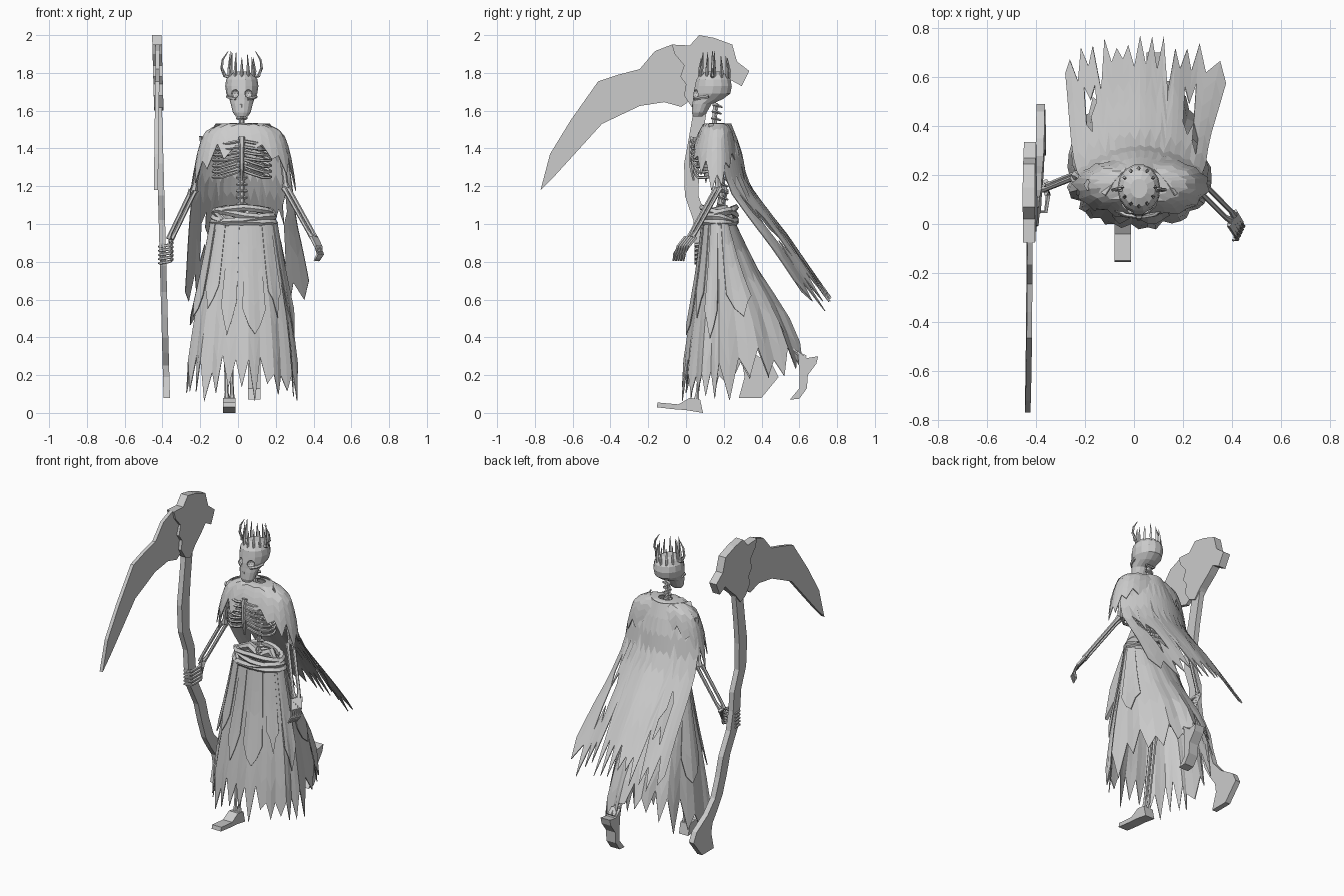
import bpy, bmesh, math, random
from mathutils import Vector

random.seed(4)
if "Cube" in bpy.data.objects:
    bpy.data.objects.remove(bpy.data.objects["Cube"])

grey = bpy.data.materials.new("pale grey")
grey.use_nodes = True
grey.diffuse_color = (0.6, 0.6, 0.6, 1)
grey.node_tree.nodes["Principled BSDF"].inputs["Base Color"].default_value = (0.6, 0.6, 0.6, 1)


def add(name, bm):
    mesh = bpy.data.meshes.new(name)
    bm.to_mesh(mesh)
    bm.free()
    mesh.materials.append(grey)
    ob = bpy.data.objects.new(name, mesh)
    bpy.context.collection.objects.link(ob)
    return ob


def tube(bm, pts, radii, sides=6, closed=False):
    """Sweep a polygon ring along points; radii is one number or one per point."""
    pts = [Vector(p) for p in pts]
    n = len(pts)
    if not isinstance(radii, (list, tuple)):
        radii = [radii] * n
    rings = []
    for i, p in enumerate(pts):
        a = pts[(i - 1) % n] if closed or i else p
        b = pts[(i + 1) % n] if closed or i < n - 1 else p
        d = (b - a).normalized()
        ref = Vector((0, 0, 1)) if abs(d.z) < 0.8 else Vector((0, 1, 0))
        s = d.cross(ref).normalized()
        t = s.cross(d)
        rings.append([bm.verts.new(p + radii[i] * (s * math.cos(k * math.tau / sides)
                     + t * math.sin(k * math.tau / sides))) for k in range(sides)])
    for i in range(n if closed else n - 1):
        r, q = rings[i], rings[(i + 1) % n]
        for k in range(sides):
            bm.faces.new((r[k], r[(k + 1) % sides], q[(k + 1) % sides], q[k]))
    if not closed:
        bm.faces.new(rings[0][::-1])
        bm.faces.new(rings[-1])
    bmesh.ops.recalc_face_normals(bm, faces=bm.faces)


def rods(name, paths, radii, sides=6, closed=False):
    bm = bmesh.new()
    for p in paths:
        tube(bm, p, radii, sides, closed)
    return add(name, bm)


def prism(name, profile, x, lean, thick):
    """Side outline (y, z) given thickness along x; x shifts with height by lean."""
    bm = bmesh.new()
    sides = [[bm.verts.new((x + lean * z + s * thick / 2, y, z)) for y, z in profile] for s in (-1, 1)]
    n = len(profile)
    bm.faces.new(sides[0])
    bm.faces.new(sides[1][::-1])
    for i in range(n):
        j = (i + 1) % n
        bm.faces.new((sides[0][i], sides[0][j], sides[1][j], sides[1][i]))
    bmesh.ops.recalc_face_normals(bm, faces=bm.faces)
    bmesh.ops.triangulate(bm, faces=[f for f in bm.faces if len(f.verts) > 4])
    return add(name, bm)


def cloth(name, fn, cols, rows, length, closed=False, holes=()):
    """Tattered sheet: fn(u, v) gives points, length(u, i) how far each column hangs."""
    bm = bmesh.new()
    grid = []
    for i in range(cols if closed else cols + 1):
        u = i / cols
        ln = length(u, i)
        grid.append([bm.verts.new(fn(u, ln * r / rows)) for r in range(rows + 1)])
    for i in range(cols):
        a, b = grid[i], grid[(i + 1) % len(grid)]
        for r in range(rows):
            if (i, r) not in holes:
                bm.faces.new((a[r], a[r + 1], b[r + 1], b[r]))
    ob = add(name, bm)
    mod = ob.modifiers.new("cloth thickness", "SOLIDIFY")
    mod.thickness = 0.005


def lerp(table, v):
    """Interpolate evenly spaced rows of a small table."""
    f = max(0, min(v, 0.9999)) * (len(table) - 1)
    i = int(f)
    return [a + (b - a) * (f - i) for a, b in zip(table[i], table[i + 1])]


CX = 0.02

# Skull: stacked rings, with eye and nose sockets cut in
bm = bmesh.new()
tube_rings = []
for z, y, rx, ry in [(1.57, .062, .032, .026), (1.59, .07, .047, .04), (1.635, .085, .058, .052),
                     (1.66, .115, .066, .08), (1.69, .137, .082, .1), (1.73, .145, .088, .1),
                     (1.765, .145, .083, .093), (1.79, .145, .066, .073), (1.807, .145, .035, .04)]:
    tube_rings.append([bm.verts.new((CX + rx * math.cos(k * math.tau / 14), y + ry * math.sin(k * math.tau / 14), z))
                       for k in range(14)])
for a, b in zip(tube_rings, tube_rings[1:]):
    for k in range(14):
        bm.faces.new((a[k], a[(k + 1) % 14], b[(k + 1) % 14], b[k]))
bm.faces.new(tube_rings[0][::-1])
bm.faces.new(tube_rings[-1])
skull = add("skull", bm)
for x, z, r in [(-.036, 1.69, .023), (.036, 1.69, .023), (0, 1.655, .013)]:
    bpy.ops.mesh.primitive_ico_sphere_add(subdivisions=2, radius=r, location=(CX + x, .05, z))
    cutter = bpy.context.object
    cutter.name = "socket_cutter"
    mod = skull.modifiers.new("socket", "BOOLEAN")
    mod.object = cutter
    cutter.hide_render = True
    cutter.hide_set(True)
rods("teeth", [[(CX + k * .009, .036 + .0012 * k * k, 1.635), (CX + k * .009, .038 + .0012 * k * k, 1.6)]
               for k in range(-4, 5)], .0042, 4)
rods("cheekbones", [[(CX + s * .03, .047, 1.663), (CX + s * .062, .075, 1.668), (CX + s * .076, .12, 1.675)]
                    for s in (-1, 1)], .009, 5)

# Crown: slim spikes on the top of the skull and two curled side horns
spikes = []
for k in range(12):
    c, s = math.cos(k * math.tau / 12), math.sin(k * math.tau / 12)
    top = 1.87 + .05 * random.random()
    spikes.append([(CX + r * c, .15 + r * 1.15 * s, z) for r, z in ((.066, 1.765), (.068, 1.81), (.06, top))])
rods("crown_spikes", spikes, [.008, .009, .0015], 4)
rods("crown_horns", [[(CX + s * x, .14, z) for x, z in
     ((.06, 1.775), (.09, 1.785), (.106, 1.825), (.1, 1.87), (.072, 1.915))] for s in (-1, 1)],
     [.009, .01, .008, .006, .0015], 5)

# Spine: core with a ridge on every vertebra
spine = [(CX, .17 + .02 * math.sin((z - 1) * 9), z) for z in [1.0 + .035 * k for k in range(19)]]
rods("spine", [spine], .015)
rods("vertebrae", [[(CX - .028, y + .01, z), (CX, y - .004, z), (CX + .028, y + .01, z)] for _, y, z in spine],
     [.006, .016, .006], 5)
rods("vertebra_spurs", [[(CX, y, z), (CX, y + .035, z - .012)] for _, y, z in spine], [.01, .004], 4)

# Rib cage, breastbone and collarbones
ribs = []
for k in range(7):
    w = .095 + .045 * math.sin(min(1, (k + 1) / 4) * math.pi / 2)
    z = 1.475 - .03 * k
    for s in (-1, 1):
        path = []
        for j in range(9):
            a = math.pi * j / 8
            reach = .09 if k < 5 else .075
            path.append((CX + s * (.012 + w * math.sin(a)), .12 + (.07 if j < 4 else reach) * math.cos(a),
                         z - .05 * math.sin(a * .75) + (.01 * (j - 6) if j > 6 and k > 3 else 0)))
        ribs.append(path)
rods("ribs", ribs, .0085, 5)
rods("breastbone", [[(CX, .04, 1.46), (CX, .03, 1.42), (CX, .026, 1.32), (CX, .04, 1.23)]],
     [.018, .016, .013, .006])
rods("collarbones", [[(CX, .075, 1.465), (CX + s * .09, .1, 1.475), (CX + s * .18, .16, 1.46)] for s in (-1, 1)], .01)

# Pelvis and the rolled cloth belt above the skirt
rods("pelvis", [[(CX, .2, 1.04), (CX + s * .08, .2, 1.08), (CX + s * .14, .15, 1.07), (CX + s * .1, .11, 1.02)]
                for s in (-1, 1)], [.03, .025, .02, .015])
for n, (z, tilt) in enumerate([(1.005, .0), (1.025, .015), (1.05, -.018), (1.07, .012)]):
    rods("belt_fold_%d" % (n + 1), [[(.03 + (.165 - .006 * n) * math.cos(a), .175 + .088 * math.sin(a),
         z + tilt * math.cos(a * 2 + n) + .006 * random.random())
         for a in [k * math.tau / 20 for k in range(20)]]], .018, 5, True)

# Skirt: wide trailing cone, shorter and longer tatters round the hem
SKIRT = [(.172, .09, .085, 1.01), (.21, .115, .2, .77), (.255, .15, .36, .52), (.285, .185, .46, .27), (.3, .205, .47, .04)]


def skirt_point(u, v, swell=1.0):
    a = u * math.tau
    rx, front, back, z = lerp(SKIRT, v)
    c, s = math.cos(a), math.sin(a)
    fold = swell * (1 + .05 * v * math.cos(u * math.tau * 13))
    return (.03 + rx * c * fold - .012 * v, .175 + (back if s > 0 else front) * s * fold, z)


def skirt_length(u, i):
    back = max(0, math.sin(u * math.tau))
    side = .12 if u < .25 else .26
    return (1 - side * back) * ((.94 if i % 2 else .78) + random.uniform(-.07, .05))


cloth("skirt", skirt_point, 52, 5, skirt_length, True)
for n, (start, span, reach) in enumerate([(.52, .07, .5), (.6, .06, .44), (.68, .05, .58), (.75, .075, .6),
                                          (.84, .06, .48), (.92, .07, .62), (.02, .07, .5), (.42, .07, .55)]):
    cloth("skirt_strip_%d" % (n + 1), lambda u, v, a=start, w=span: skirt_point(a + w * u, v, 1.04 + .08 * v),
          4, 4, lambda u, i, r=reach: r * (1 - abs(u - .5) * .55) + random.uniform(0, .04))

# Shoulder mantle: closed at the neck, short in front, ragged over both arms
MANTLE = [(.045, .03, .03, 1.535), (.14, .075, .06, 1.53), (.21, .1, .085, 1.485), (.235, .125, .1, 1.42),
          (.255, .145, .11, 1.34), (.275, .15, .12, 1.22), (.3, .15, .12, 1.08)]


def mantle_point(u, v):
    a = u * math.tau
    rx, front, back, z = lerp(MANTLE, v)
    c, s = math.cos(a), math.sin(a)
    return (.03 + rx * math.copysign(abs(c) ** .75, c), .165 + (back if s > 0 else front) * s, z)


def mantle_length(u, i):
    s = math.sin(u * math.tau)
    cut = .3 * s * s if s < 0 else .25 * s
    return (.9 - cut if i % 2 else .74 - cut * .9) + random.uniform(-.05, .05)


cloth("mantle", mantle_point, 30, 6, mantle_length, True)

# Cape: sweeps back from the shoulders, with torn holes and a ragged hem
CAPE = [(.14, .235, 1.53), (.235, .29, 1.39), (.262, .32, 1.22), (.28, .43, 1.07), (.29, .54, .93), (.3, .655, .76), (.315, .775, .59)]


def cape_point(u, v):
    t = u * 2 - 1
    w, y, z = lerp(CAPE, v)
    wing = max(0, t - .8) * max(0, v - .5) * .8
    return (.025 + w * t + wing, y - .12 * t * t * (1 - .5 * v), z - .1 * v * t * t + .006 * math.cos(t * 14) * v)


cloth("cape", cape_point, 26, 9, lambda u, i: (.99 if i % 2 else .86) + random.uniform(-.07, .01) - .12 * (i in (6, 18)),
      holes={(3, 5), (3, 6), (4, 6), (21, 5), (22, 5), (22, 6), (21, 6), (23, 4)})

# Arms and hands
ARMS = {"right": ((-.18, .16, 1.46), (-.235, .2, 1.18), (-.36, .15, .92)),
        "left": ((.22, .16, 1.46), (.255, .17, 1.19), (.4, .025, .93))}
for side, (sh, el, wr) in ARMS.items():
    sh, el, wr = Vector(sh), Vector(el), Vector(wr)
    rods(side + "_upper_arm", [[sh, sh.lerp(el, .12), sh.lerp(el, .9), el]], [.026, .015, .014, .022])
    off = Vector((.012, .012, 0))
    rods(side + "_forearm", [[el + o, el.lerp(wr, .1) + o, el.lerp(wr, .88) + o, wr + o * .7] for o in (off, -off)],
         [.016, .011, .01, .014])
    fingers = []
    for k in range(5):
        if side == "left":
            base = wr + Vector((.006 * (k - 2), .013 * (k - 2), 0))
            fingers.append([base, base + Vector((.025, -.04, -.05)), base + Vector((.035, -.06, -.09)),
                            base + Vector((.015, -.065, -.125))])
        else:
            base = wr + Vector((0, .012 * (k - 2), -.005))
            z = .9 - .022 * k
            fingers.append([base, (-.35, .12, z), (-.36, .05, z - .01), (-.415, .05, z - .02), (-.42, .1, z - .02)])
    rods(side + "_hand", fingers, [.011, .01, .009, .005] if side == "left" else [.011, .01, .009, .008, .005], 5)

# Legs and feet: right leg planted, left leg trailing
for side, hip, knee, ankle in (("right", (-.06, .17, 1), (-.055, .11, .54), (-.045, .055, .06)),
                               ("left", (.11, .17, 1), (.11, .25, .54), (.085, .63, .29))):
    hip, knee, ankle = Vector(hip), Vector(knee), Vector(ankle)
    rods(side + "_thigh", [[hip, hip.lerp(knee, .1), hip.lerp(knee, .9), knee]], [.03, .018, .017, .03])
    rods(side + "_shin", [[knee + o, knee.lerp(ankle, .1) + o, knee.lerp(ankle, .9) + o, ankle + o]
                          for o in (Vector((.014, 0, 0)), Vector((-.014, 0, 0)))], [.02, .012, .01, .018])
prism("right_foot", [(-.155, .03), (-.15, .055), (-.04, .045), (.02, .08), (.075, .07), (.09, 0), (.0, .015), (-.07, .02)],
      -.046, 0, .066)
prism("left_foot", [(.59, .33), (.64, .29), (.7, .3), (.69, .26), (.645, .2), (.64, .13), (.6, .075), (.55, .07), (.6, .13), (.6, .22)],
      .085, 0, .066)

# Scythe: wavy shaft with a flared foot, jagged head and curved blade
SHAFT = [(.09, .04, 1.72), (.075, .035, 1.6), (.05, .036, 1.45), (.03, .04, 1.32), (.03, .036, 1.15), (.075, .036, 1.02),
         (.08, .036, .9), (.1, .038, .78), (.17, .037, .64), (.2, .036, .52), (.24, .038, .4), (.3, .05, .32), (.38, .08, .25), (.4, .09, .19), (.34, .06, .08)]
prism("scythe_shaft", [(y - w, z) for y, w, z in SHAFT] + [(y + w, z) for y, w, z in SHAFT[::-1]], -.375, -.0275, .034)
prism("scythe_head", [(-.075, 1.95), (.02, 1.945), (.07, 2), (.15, 1.985), (.245, 1.95), (.27, 1.86), (.335, 1.81), (.295, 1.73),
                      (.24, 1.76), (.2, 1.72), (.13, 1.66), (.08, 1.6), (.03, 1.62), (-.01, 1.68), (0, 1.74), (-.03, 1.78), (-.01, 1.84), (-.06, 1.9)],
      -.375, -.0275, .05)
prism("scythe_blade", [(.03, 1.94), (-.075, 1.95), (-.165, 1.915), (-.245, 1.82), (-.36, 1.79), (-.465, 1.755), (-.61, 1.55), (-.72, 1.37),
                       (-.77, 1.18), (-.69, 1.26), (-.59, 1.37), (-.445, 1.53), (-.245, 1.625), (-.115, 1.645), (-.025, 1.62), (.03, 1.66)],
      -.45, .013, .022)
